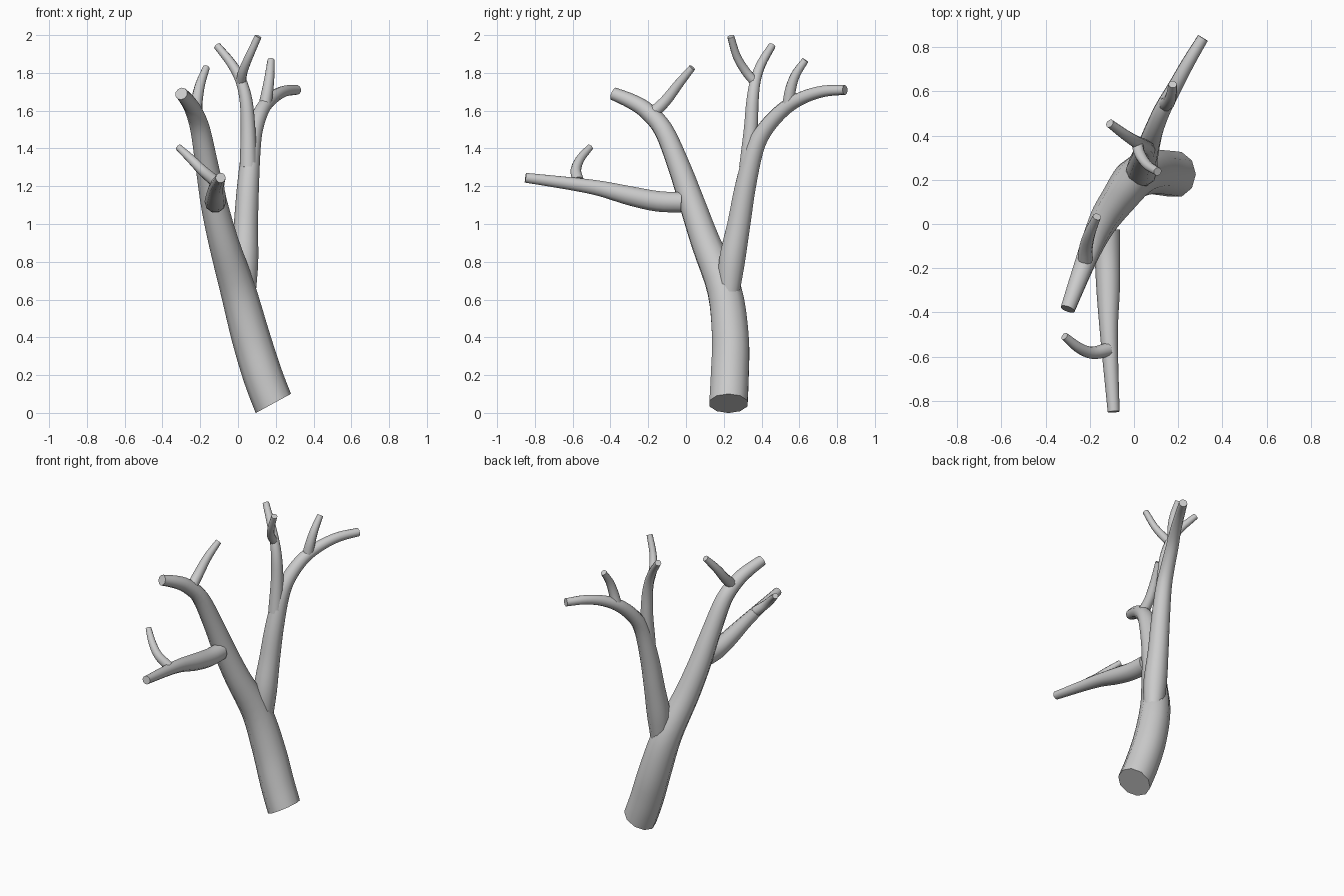
import bpy, bmesh, math
from mathutils import Vector

SIDES = 10


def spline(points, steps=4):
    """Catmull-Rom through (x, y, z, radius) points."""
    p = [Vector(q) for q in points]
    p = [2 * p[0] - p[1]] + p + [2 * p[-1] - p[-2]]
    out = []
    for i in range(1, len(p) - 2):
        a, b, c, d = p[i - 1:i + 3]
        for s in range(steps):
            t = s / steps
            out.append(0.5 * (2 * b + (c - a) * t + (2 * a - 5 * b + 4 * c - d) * t * t
                              + (3 * b - a - 3 * c + d) * t ** 3))
    out.append(p[-2])
    return out


def limb(name, points, start_dir=None):
    """Tapered round tube with flat cut ends."""
    path = spline(points)
    bm = bmesh.new()
    rings, side = [], Vector((1, 0, 0))
    last = len(path) - 1
    for i, q in enumerate(path):
        tangent = (path[min(i + 1, last)] - path[max(i - 1, 0)]).to_3d().normalized()
        if i == 0 and start_dir:
            tangent = Vector(start_dir).normalized()
        side = side - tangent * side.dot(tangent)
        if side.length < 0.05:
            side = tangent.orthogonal()
        side.normalize()
        other = tangent.cross(side)
        ring = []
        for k in range(SIDES):
            a = 2 * math.pi * k / SIDES
            ring.append(bm.verts.new(q.to_3d() + (side * math.cos(a) + other * math.sin(a)) * q.w))
        rings.append(ring)
    for r0, r1 in zip(rings, rings[1:]):
        for k in range(SIDES):
            n = (k + 1) % SIDES
            bm.faces.new((r0[k], r0[n], r1[n], r1[k]))
    bm.faces.new(rings[0][::-1])
    bm.faces.new(rings[-1])
    mesh = bpy.data.meshes.new(name)
    bm.to_mesh(mesh)
    bm.free()
    obj = bpy.data.objects.new(name, mesh)
    bpy.context.collection.objects.link(obj)
    bpy.ops.object.select_all(action='DESELECT')
    obj.select_set(True)
    bpy.context.view_layer.objects.active = obj
    bpy.ops.object.shade_smooth_by_angle(angle=math.radians(50))
    return obj


# Trunk, leaning and curling forward at its tip
limb("trunk", [
    (0.187, 0.225, 0.05, 0.106), (0.13, 0.232, 0.2, 0.105), (0.068, 0.235, 0.4, 0.102),
    (0.0, 0.203, 0.65, 0.094), (-0.075, 0.105, 0.9, 0.08), (-0.125, 0.035, 1.1, 0.071),
    (-0.163, -0.035, 1.3, 0.061), (-0.2, -0.12, 1.5, 0.052), (-0.235, -0.21, 1.6, 0.045),
    (-0.265, -0.29, 1.65, 0.04), (-0.3, -0.385, 1.69, 0.034)], (-0.48, 0.0, 0.88))
limb("trunk_twig", [
    (-0.222, -0.19, 1.575, 0.034), (-0.218, -0.11, 1.65, 0.031),
    (-0.2, -0.04, 1.74, 0.026), (-0.168, 0.033, 1.828, 0.019)])

# Rear limb, bending backwards
limb("rear_limb", [
    (0.035, 0.225, 0.62, 0.058), (0.035, 0.243, 0.8, 0.072), (0.042, 0.28, 1.0, 0.064),
    (0.053, 0.315, 1.2, 0.058), (0.07, 0.365, 1.4, 0.05), (0.09, 0.425, 1.51, 0.044),
    (0.13, 0.52, 1.61, 0.039), (0.185, 0.62, 1.67, 0.034), (0.245, 0.73, 1.703, 0.03),
    (0.312, 0.842, 1.71, 0.026)])
limb("rear_limb_twig", [
    (0.143, 0.542, 1.63, 0.034), (0.157, 0.553, 1.71, 0.03),
    (0.168, 0.58, 1.79, 0.025), (0.175, 0.632, 1.868, 0.019)])

# Upright branch rising from the rear limb
limb("upright_branch", [
    (0.055, 0.325, 1.3, 0.046), (0.053, 0.343, 1.5, 0.039), (0.043, 0.352, 1.65, 0.034),
    (0.015, 0.368, 1.76, 0.029), (-0.035, 0.4, 1.85, 0.025), (-0.11, 0.455, 1.943, 0.02)])
limb("upright_twig", [
    (0.015, 0.365, 1.75, 0.026), (0.027, 0.315, 1.81, 0.025),
    (0.06, 0.268, 1.89, 0.022), (0.107, 0.237, 1.993, 0.019)])

# Front branch, reaching forward
limb("front_branch", [
    (-0.12, -0.025, 1.115, 0.056), (-0.12, -0.15, 1.12, 0.057), (-0.117, -0.3, 1.15, 0.053),
    (-0.115, -0.45, 1.187, 0.043), (-0.108, -0.6, 1.212, 0.036), (-0.092, -0.85, 1.245, 0.027)])
limb("front_branch_twig", [
    (-0.12, -0.57, 1.225, 0.032), (-0.19, -0.583, 1.285, 0.028),
    (-0.25, -0.56, 1.345, 0.024), (-0.315, -0.508, 1.406, 0.018)])
